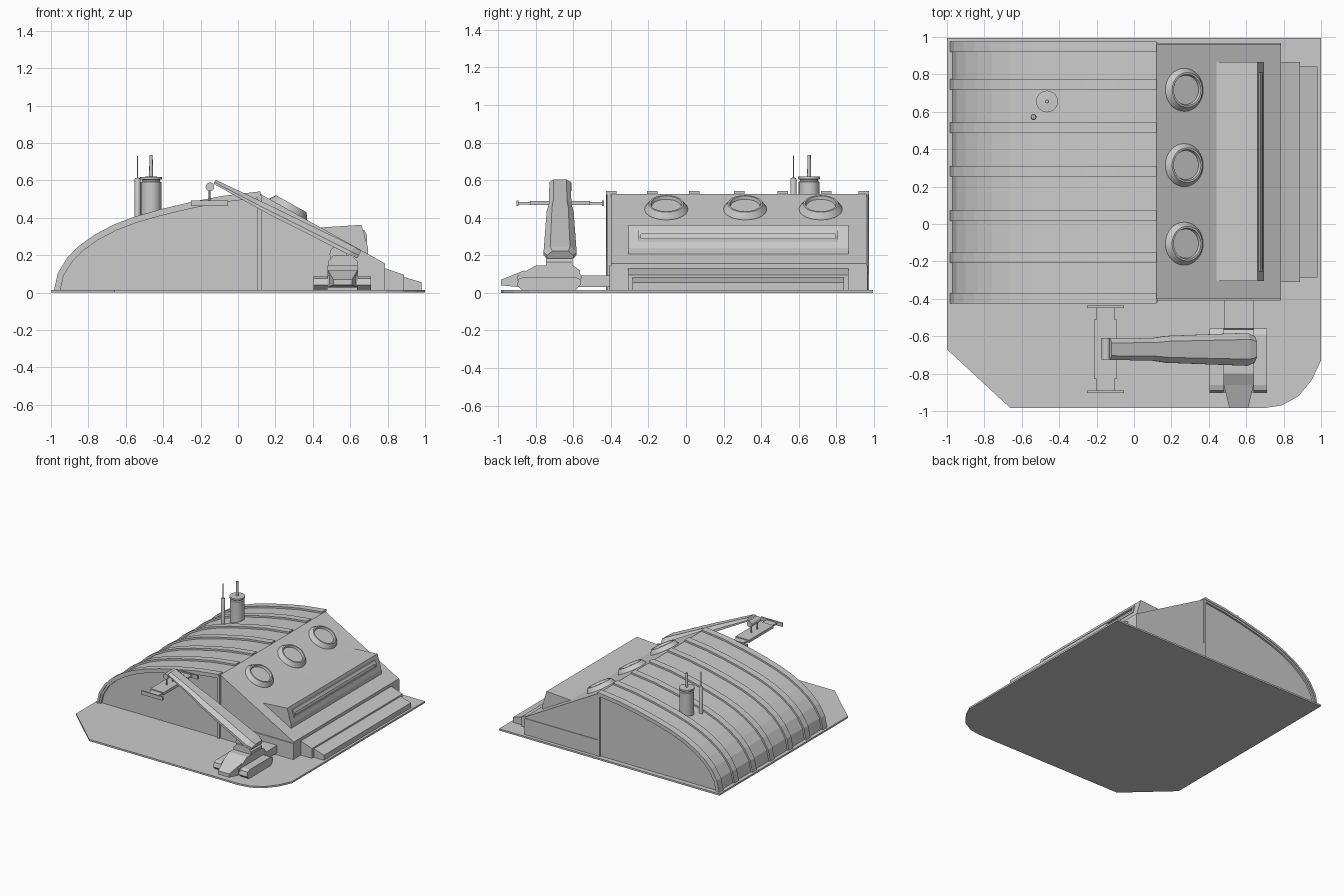
import bpy, bmesh
from math import pi, atan2, cos, sin
from mathutils import Vector, Matrix


def loft(name, rings):
    """Solid skin through rings of equal point count, capped at both ends."""
    bm = bmesh.new()
    rows = [[bm.verts.new(p) for p in r] for r in rings]
    n = len(rows[0])
    for a, b in zip(rows, rows[1:]):
        for i in range(n):
            j = (i + 1) % n
            bm.faces.new((a[i], a[j], b[j], b[i]))
    bm.faces.new(rows[0][::-1])
    bm.faces.new(rows[-1])
    bmesh.ops.recalc_face_normals(bm, faces=bm.faces[:])
    me = bpy.data.meshes.new(name)
    bm.to_mesh(me)
    bm.free()
    ob = bpy.data.objects.new(name, me)
    bpy.context.collection.objects.link(ob)
    return ob


def prism(name, xz, y0, y1):
    return loft(name, [[(x, y, z) for x, z in xz] for y in (y0, y1)])


def side_prism(name, yz, x0, x1):
    return loft(name, [[(x, y, z) for y, z in yz] for x in (x0, x1)])


def box(name, x0, x1, y0, y1, z0, z1):
    return prism(name, [(x0, z0), (x1, z0), (x1, z1), (x0, z1)], y0, y1)


def turned(name, rz, pos, axis=(0, 0, 1), n=24):
    """Lathe a radius/height profile around an axis."""
    ob = loft(name, [[(r * cos(2 * pi * i / n), r * sin(2 * pi * i / n), z)
                      for i in range(n)] for r, z in rz])
    q = Vector(axis).to_track_quat('Z', 'Y').to_matrix().to_4x4()
    ob.data.transform(Matrix.Translation(pos) @ q)
    bpy.ops.object.select_all(action='DESELECT')
    bpy.context.view_layer.objects.active = ob
    ob.select_set(True)
    bpy.ops.object.shade_smooth_by_angle(angle=0.6)
    return ob


# ground plate with clipped and rounded front corners
outline = [(-1, 0.995), (1, 0.995), (1, -0.73), (0.95, -0.835), (0.88, -0.92),
           (0.79, -0.97), (0.69, -0.985), (-0.66, -0.985), (-1, -0.67)]
loft("base_plate", [[(x, y, z) for x, y in outline] for z in (0, 0.014)])

# curved roof: wall core, overhanging shell and raised ribs
arc = [(-0.97, 0.01), (-0.95, 0.10), (-0.90, 0.18), (-0.84, 0.24), (-0.76, 0.297),
       (-0.66, 0.35), (-0.55, 0.392), (-0.41, 0.432), (-0.25, 0.47), (-0.08, 0.503),
       (0.12, 0.527)]


def offset(d):
    out = []
    for i, p in enumerate(arc):
        a, b = arc[max(i - 1, 0)], arc[min(i + 1, len(arc) - 1)]
        t = atan2(b[1] - a[1], b[0] - a[0])
        out.append((p[0] - d * sin(t) if i < len(arc) - 1 else p[0],
                    max(p[1] + d * cos(t), 0.01)))
    return out


prism("hangar_core", offset(-0.008) + [(0.12, 0.01)], -0.405, 0.955)
prism("roof_shell", arc + offset(-0.02)[::-1], -0.42, 0.97)
for y in (-0.398, -0.18, 0.043, 0.283, 0.515, 0.747, 0.947):
    prism("roof_rib", offset(0.014) + offset(-0.004)[::-1], y - 0.028, y + 0.028)

# sloped front section with side trims
prism("front_slope", [(0.12, 0.01), (0.12, 0.527), (0.787, 0.155), (0.787, 0.01)], -0.40, 0.962)
prism("lower_wall_band", [(0.12, 0.01), (0.12, 0.145), (0.787, 0.145), (0.787, 0.01)], -0.408, 0.967)
for y in (-0.42, 0.95):
    box("wall_post", 0.105, 0.125, y, y + 0.02, 0.01, 0.52)

# entrance steps
prism("upper_step", [(0.78, 0.01), (0.78, 0.132), (0.888, 0.095), (0.888, 0.01)], -0.31, 0.865)
prism("lower_step", [(0.88, 0.01), (0.88, 0.085), (0.98, 0.055), (0.98, 0.01)], -0.285, 0.842)

# control booth with protruding window frame
prism("booth", [(0.43, 0.347), (0.66, 0.362), (0.695, 0.24), (0.695, 0.19), (0.43, 0.30)], -0.305, 0.865)
y0, y1 = -0.255, 0.81
prism("window_frame_top", [(0.655, 0.336), (0.675, 0.334), (0.688, 0.312), (0.665, 0.312)], y0, y1)
prism("window_frame_bottom", [(0.67, 0.285), (0.69, 0.288), (0.69, 0.272), (0.675, 0.268)], y0, y1)
for y in (y0, y1 - 0.015):
    prism("window_frame_end", [(0.655, 0.336), (0.675, 0.334), (0.69, 0.305), (0.69, 0.272),
                               (0.675, 0.268)], y, y + 0.015)

# three round skylights on the slope
normal = Vector((0.372, 0, 0.667)).normalized()
for y in (-0.105, 0.315, 0.717):
    turned("skylight", [(0.115, -0.01), (0.115, 0.003), (0.093, 0.035), (0.083, 0.035),
                        (0.078, 0.018)], Vector((0.268, y, 0.444)), normal, 32)

# chimneys with rods
turned("chimney", [(0.055, 0.38), (0.055, 0.59), (0.048, 0.595), (0.048, 0.603), (0.058, 0.605),
                   (0.058, 0.618), (0.01, 0.62), (0.009, 0.735)], (-0.465, 0.655, 0))
turned("antenna", [(0.016, 0.38), (0.016, 0.605), (0.012, 0.612), (0.003, 0.614), (0.003, 0.73)],
       (-0.537, 0.572, 0), n=12)

# tracked crane: tracks, hull, connecting beam, nose
for x in (0.405, 0.637):
    side_prism("crane_track", [(-0.87, 0.012), (-0.90, 0.04), (-0.89, 0.075), (-0.86, 0.085), (-0.59, 0.085),
                               (-0.56, 0.07), (-0.56, 0.045), (-0.59, 0.012)], x, x + 0.073)
side_prism("crane_hull", [(-0.89, 0.03), (-0.90, 0.09), (-0.80, 0.145), (-0.60, 0.145), (-0.565, 0.12),
                          (-0.555, 0.03)], 0.478, 0.642)
box("crane_beam", 0.48, 0.64, -0.56, -0.40, 0.03, 0.092)
loft("crane_nose", [[(0.56 + s * w, y, z) for s, z in ((-1, a), (1, a), (1, b), (-1, b))]
                    for y, w, a, b in ((-0.86, 0.08, 0.028, 0.12), (-0.985, 0.05, 0.04, 0.07))])
loft("crane_turret", [[(0.56 + sx * w, -0.675 + sy * 0.07, z) for sx, sy in
                       ((-1, -1), (1, -1), (1, 1), (-1, 1))]
                      for z, w in ((0.14, 0.08), (0.165, 0.08), (0.18, 0.065), (0.20, 0.05))])
turned("crane_pivot", [(0.045, -0.06), (0.045, 0.06)], (0.535, -0.67, 0.205), (0, 1, 0))


# boom: tapering beam with chamfered sides
def boom_ring(x, z, half, t):
    ux, uz = 0.447, 0.894
    return [(x + ux * h, -0.67 + y, z + uz * h) for y, h in
            ((-half, -t), (-half, -t * 0.2), (-half * 0.6, t),
             (half * 0.6, t), (half, -t * 0.2), (half, -t))]


loft("crane_boom", [boom_ring(*r) for r in ((-0.125, 0.592, 0.057, 0.012), (0.10, 0.477, 0.06, 0.02),
                                            (0.18, 0.436, 0.072, 0.023), (0.61, 0.223, 0.088, 0.026),
                                            (0.648, 0.203, 0.07, 0.022))])

# hanging gripper at the boom tip
turned("boom_roller", [(0.023, -0.058), (0.023, 0.058)], (-0.15, -0.667, 0.565), (0, 1, 0), 16)
for y in (-0.705, -0.63):
    turned("gripper_rod", [(0.005, 0.48), (0.005, 0.57)], (-0.152, y, 0), n=8)
box("gripper_bar", -0.20, -0.105, -0.90, -0.44, 0.47, 0.483)
box("gripper_pad", -0.215, -0.093, -0.83, -0.51, 0.468, 0.49)
for y in (-0.903, -0.448):
    box("gripper_jaw", -0.25, -0.053, y, y + 0.012, 0.462, 0.492)
